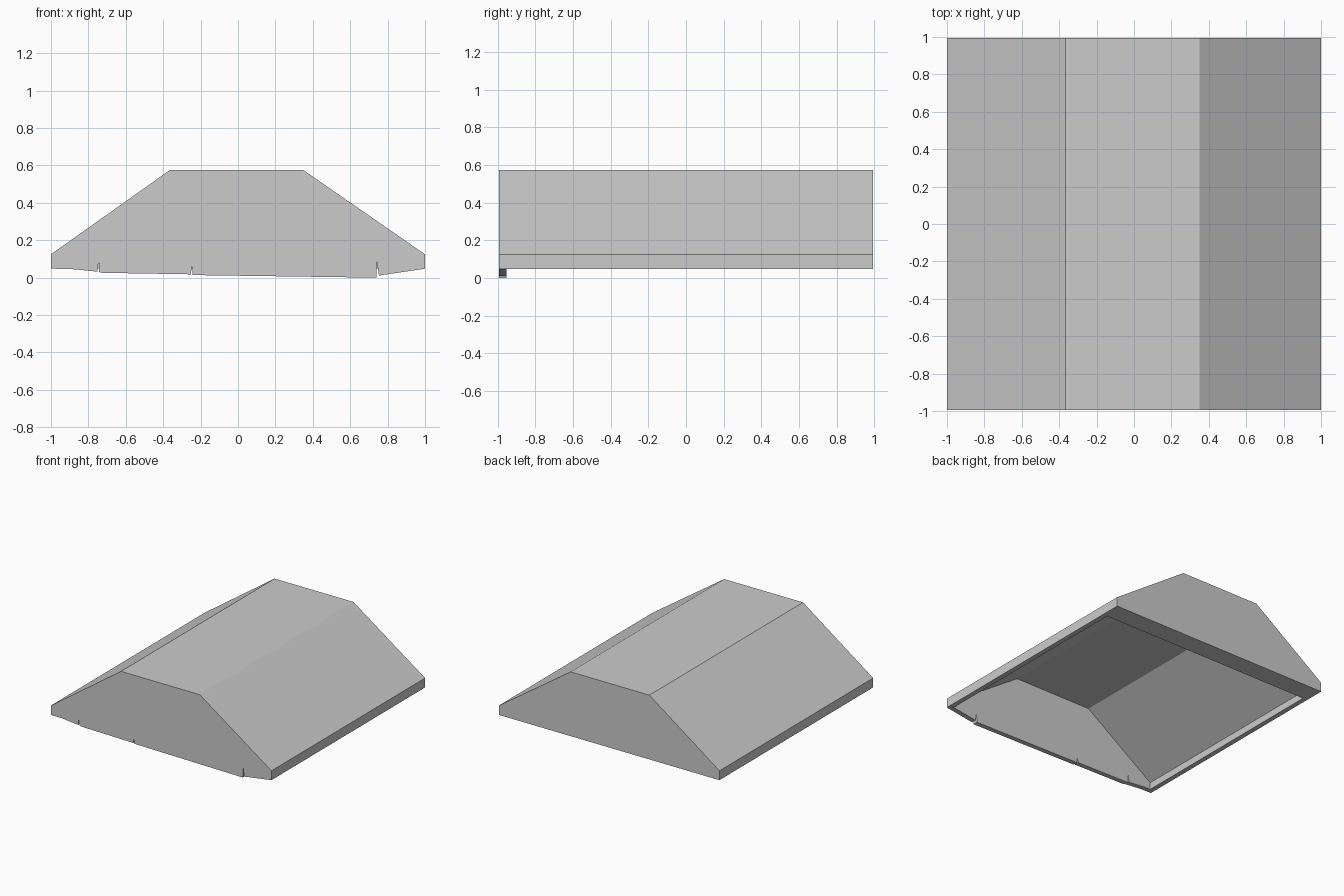
import bpy, bmesh

if "Cube" in bpy.data.objects:
    bpy.data.objects.remove(bpy.data.objects["Cube"])

RIM = 0.048      # height of the lower rim
Y = 0.995        # half length of the roof
WALL = 0.04      # thickness of side and front walls
BACK = 0.165     # thickness of the back wall


def prism(name, profile, y0, y1):
    """Extrude an x/z profile along y."""
    bm = bmesh.new()
    face = bm.faces.new([bm.verts.new((x, y0, z)) for x, z in profile])
    new = bmesh.ops.extrude_face_region(bm, geom=[face])["geom"]
    verts = [v for v in new if isinstance(v, bmesh.types.BMVert)]
    bmesh.ops.translate(bm, vec=(0, y1 - y0, 0), verts=verts)
    bmesh.ops.recalc_face_normals(bm, faces=bm.faces)
    mesh = bpy.data.meshes.new(name)
    bm.to_mesh(mesh)
    bm.free()
    obj = bpy.data.objects.new(name, mesh)
    bpy.context.collection.objects.link(obj)
    return obj


def cut(target, cutter):
    """Subtract the cutter, then remove it."""
    mod = target.modifiers.new("cut", "BOOLEAN")
    mod.operation = "DIFFERENCE"
    mod.solver = "EXACT"
    mod.object = cutter
    cutter.hide_render = True
    bpy.context.view_layer.objects.active = target
    bpy.ops.object.modifier_apply(modifier=mod.name)
    bpy.data.objects.remove(cutter)


# Roof block with the uneven lower edge of the front boards
roof = prism("roof_shell", [
    (-1, RIM), (-1, 0.125), (-0.365, 0.575), (0.35, 0.575), (1, 0.125), (1, RIM),
    (0.757, 0.012), (0.742, 0.0), (-0.245, 0.014), (-0.25, 0.018),
    (-0.725, 0.026), (-0.75, 0.032), (-0.9, 0.047)], -Y, Y)

# Level rim everywhere behind the front boards
cut(roof, prism("rim_cutter", [(-1.2, -0.2), (1.2, -0.2), (1.2, RIM), (-1.2, RIM)],
                -Y + WALL, 1.2))

# Hollow underside
cut(roof, prism("hollow_cutter", [
    (-1 + WALL, -0.1), (-1 + WALL, 0.105), (-0.355, 0.523), (0.345, 0.523),
    (1 - WALL, 0.105), (1 - WALL, -0.1)], -Y + WALL, Y - BACK))

# Splits between the front boards: left foot, tip, right foot
for left, tip, right in [((-0.757, 0.0), (-0.745, 0.09), (-0.741, 0.0)),
                         ((-0.254, 0.0), (-0.246, 0.072), (-0.242, 0.0)),
                         ((0.739, -0.02), (0.742, 0.09), (0.758, -0.02))]:
    cut(roof, prism("split_cutter", [left, tip, right], -1.1, -0.9))
